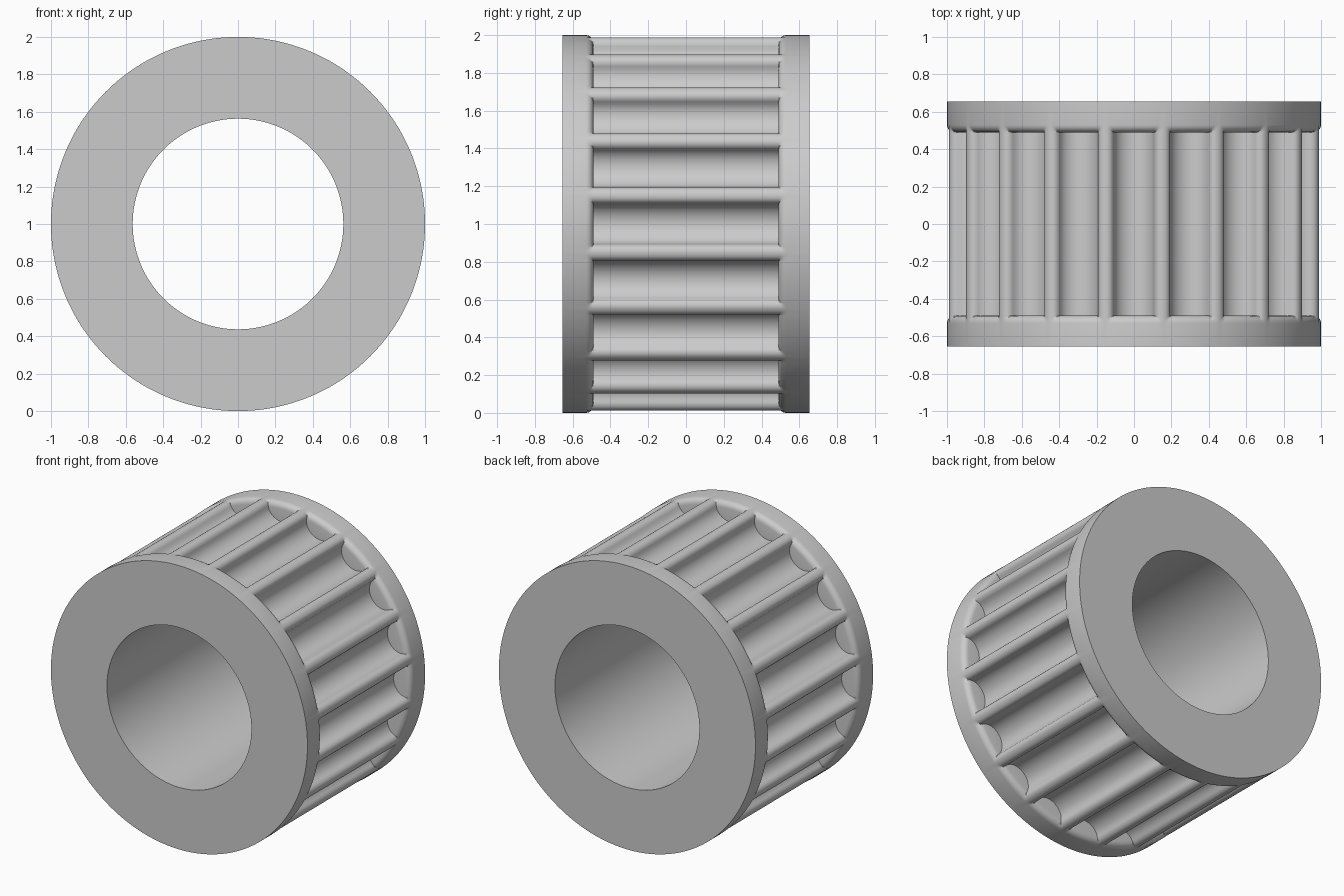
import bpy
import bmesh
from math import sin, cos, pi, tau

cube = bpy.data.objects.get("Cube")
if cube:
    bpy.data.objects.remove(cube, do_unlink=True)

TEETH = 20
OUTER, BORE, HALF_LENGTH = 1.0, 0.563, 0.655
FILLET = 0.04             # rounding around each groove mouth
WALL = 0.112              # half width of a groove, as an angle
GROOVE_END = 0.49         # where the groove meets the flange
LEDGE = OUTER - FILLET
DEPTH = 0.09              # groove depth below the fillet
STEPS = 5

# Quarter-round shared by the tooth edges and the flange ends: (offset, radius)
round_over = [(FILLET * (1 - cos(a)), LEDGE + FILLET * sin(a))
              for a in (pi / 2 * i / STEPS for i in range(STEPS + 1))]

# One groove across its width: (angle, radius)
side = [(WALL + off, r) for off, r in round_over]
floor = [(WALL * cos(a), LEDGE - DEPTH * sin(a))
         for a in (pi * i / 14 for i in range(1, 14))]
groove = side[::-1] + floor + [(-a, r) for a, r in side]
groove.reverse()

# All grooves around the wheel
section = [(a + tau * k / TEETH, r) for k in range(TEETH) for a, r in groove]


def ring(bm, y, radius_at):
    """Loop of vertices at y, its radius a function of the groove radius."""
    return [bm.verts.new((radius_at(r) * sin(a), y, OUTER + radius_at(r) * cos(a)))
            for a, r in section]


# Stations from the front bore edge to the middle, as (y, lowest radius)
half = [(-HALF_LENGTH, BORE), (-HALF_LENGTH, OUTER)]
half += [(-GROOVE_END - off, r) for off, r in reversed(round_over)]
half += [(-GROOVE_END, 0)]
stations = half + [(-y, low) for y, low in reversed(half)]

# Skin the toothed wheel
bm = bmesh.new()
rings = []
for y, low in stations:
    if low == BORE:
        rings.append(ring(bm, y, lambda r: BORE))
    else:
        rings.append(ring(bm, y, lambda r, low=low: max(r, low)))
count = len(section)
for i, loop in enumerate(rings):
    nxt = rings[(i + 1) % len(rings)]
    for j in range(count):
        k = (j + 1) % count
        bm.faces.new((loop[j], loop[k], nxt[k], nxt[j]))
bmesh.ops.remove_doubles(bm, verts=bm.verts, dist=1e-5)
bmesh.ops.dissolve_degenerate(bm, dist=1e-5, edges=bm.edges)
bmesh.ops.recalc_face_normals(bm, faces=bm.faces)

mesh = bpy.data.meshes.new("toothed_pulley")
bm.to_mesh(mesh)
bm.free()
pulley = bpy.data.objects.new("toothed_pulley", mesh)
bpy.context.collection.objects.link(pulley)

# Plain grey metal
grey = bpy.data.materials.new("grey_metal")
grey.use_nodes = True
color = (0.6, 0.6, 0.6, 1)
grey.diffuse_color = color
grey.node_tree.nodes["Principled BSDF"].inputs["Base Color"].default_value = color
mesh.materials.append(grey)

# Smooth curves, crisp rims
bpy.ops.object.select_all(action='DESELECT')
pulley.select_set(True)
bpy.context.view_layer.objects.active = pulley
bpy.ops.object.shade_smooth_by_angle(angle=pi / 6)
